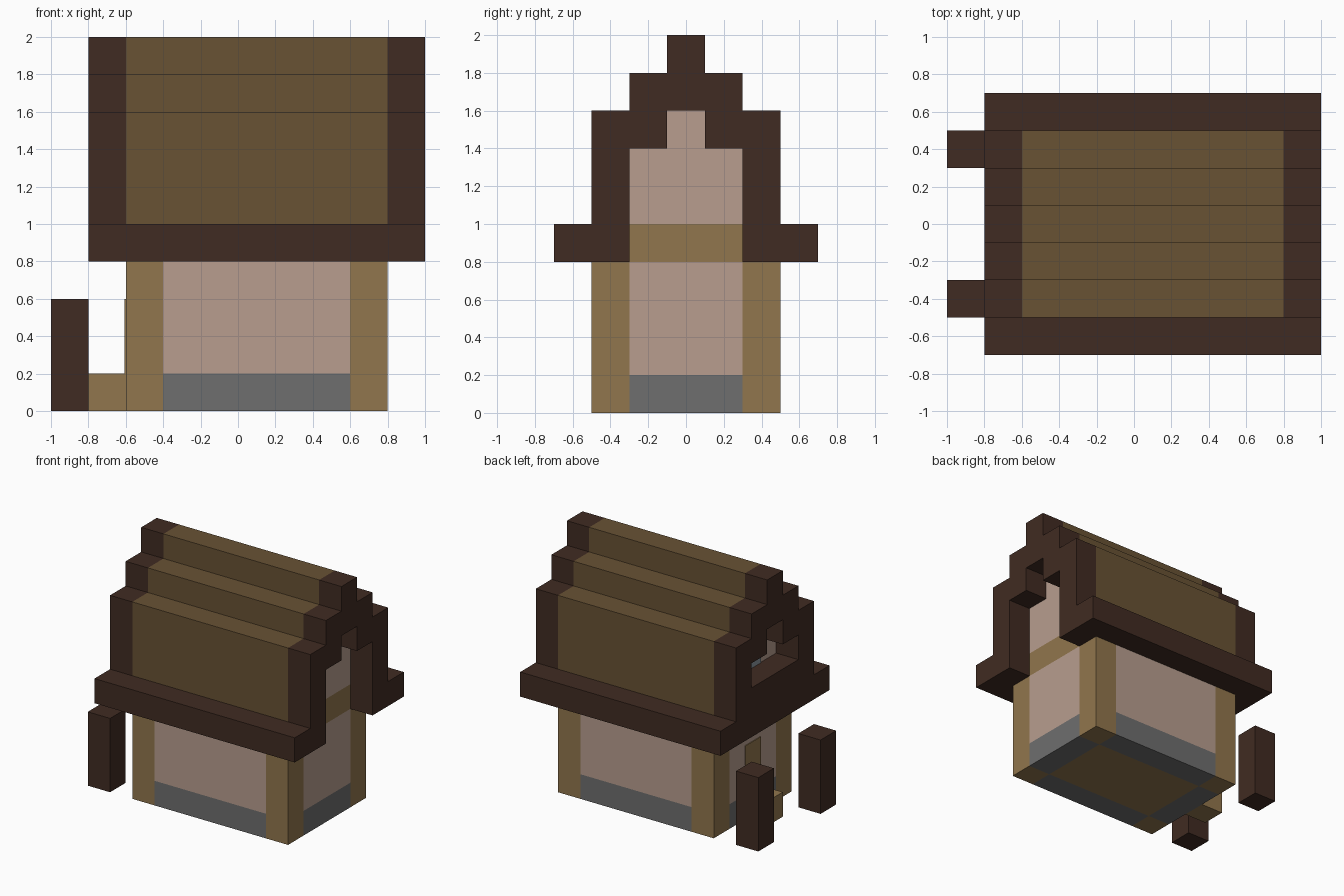
import bpy
import bmesh

cube = bpy.data.objects.get("Cube")
if cube:
    bpy.data.objects.remove(cube, do_unlink=True)


def material(name, rgb):
    linear = [((c / 255 + 0.055) / 1.055) ** 2.4 for c in rgb] + [1.0]
    mat = bpy.data.materials.new(name)
    mat.use_nodes = True
    mat.diffuse_color = linear
    mat.node_tree.nodes["Principled BSDF"].inputs["Base Color"].default_value = linear
    return mat


DARK = material("dark_wood", (64, 43, 34))
PLANK = material("roof_planks", (104, 82, 52))
TAN = material("light_wood", (145, 118, 77))
PLASTER = material("pink_plaster", (184, 158, 143))
STONE = material("grey_stone", (110, 110, 110))
GLASS = material("window_glass", (140, 150, 158))


def prism(name, profile, x0, x1, mat):
    """Extrude a (y, z) outline along x."""
    bm = bmesh.new()
    face = bm.faces.new([bm.verts.new((x0, y, z)) for y, z in profile])
    ext = bmesh.ops.extrude_face_region(bm, geom=[face])
    moved = [v for v in ext["geom"] if isinstance(v, bmesh.types.BMVert)]
    bmesh.ops.translate(bm, verts=moved, vec=(x1 - x0, 0, 0))
    bmesh.ops.recalc_face_normals(bm, faces=bm.faces)
    mesh = bpy.data.meshes.new(name)
    bm.to_mesh(mesh)
    bm.free()
    mesh.materials.append(mat)
    obj = bpy.data.objects.new(name, mesh)
    bpy.context.collection.objects.link(obj)
    return obj


def box(name, x, y, z, mat):
    return prism(name, [(y[0], z[0]), (y[1], z[0]), (y[1], z[1]), (y[0], z[1])],
                 x[0], x[1], mat)


def both_sides(name, x, y, z, mat):
    """A box and its mirror image across y = 0."""
    box(name + "_back", x, y, z, mat)
    box(name + "_front", x, (-y[1], -y[0]), z, mat)


def mirrored(half):
    return half + [(-y, z) for y, z in reversed(half)]


# Foundation and plaster walls between the corner logs
for part, z, mat in (("foundation", (0, 0.2), STONE), ("wall", (0.2, 0.8), PLASTER)):
    both_sides(part, (-0.4, 0.6), (0.3, 0.5), z, mat)
    box(part + "_left", (0.6, 0.8), (-0.3, 0.3), z, mat)
    box(part + "_right", (-0.6, -0.4), (-0.3, 0.3), z, mat)

# Floor, corner logs and upper beam
box("floor", (-0.4, 0.6), (-0.3, 0.3), (0, 0.2), TAN)
both_sides("corner_log_left", (0.6, 0.8), (0.3, 0.5), (0, 0.8), TAN)
both_sides("corner_log_right", (-0.6, -0.4), (0.3, 0.5), (0, 0.8), TAN)
box("upper_beam", (-0.6, 0.8), (-0.5, 0.5), (0.8, 1.0), TAN)

# Gable infill, stepped roof and end frames
inner = [(0.3, 1.4), (0.1, 1.4), (0.1, 1.6)]
steps = [(0.5, 1.6), (0.3, 1.6), (0.3, 1.8), (0.1, 1.8), (0.1, 2.0)]


def arch(base):
    outer = mirrored([(0.5, base)] + steps)
    return outer + list(reversed(mirrored([(0.3, base)] + inner)))


prism("gable", mirrored([(0.3, 1.0)] + inner), -0.6, 0.8, PLASTER)
prism("roof", arch(1.0), -0.6, 0.8, PLANK)
prism("roof_frame_left", arch(0.8), 0.8, 1.0, DARK)
prism("roof_frame_right", arch(0.8), -0.8, -0.6, DARK)
both_sides("eave", (-0.8, 1.0), (0.5, 0.7), (0.8, 1.0), DARK)

# Entrance end: balcony, window, door, step and free posts
box("balcony", (-0.8, -0.6), (-0.3, 0.3), (0.8, 1.2), DARK)
box("window", (-0.606, -0.6), (-0.1, 0.1), (1.2, 1.4), GLASS)
box("door", (-0.606, -0.6), (-0.1, 0.1), (0.2, 0.6), TAN)
box("door_step", (-0.8, -0.6), (-0.1, 0.1), (0, 0.2), TAN)
both_sides("porch_post", (-1.0, -0.8), (0.3, 0.5), (0, 0.6), DARK)
